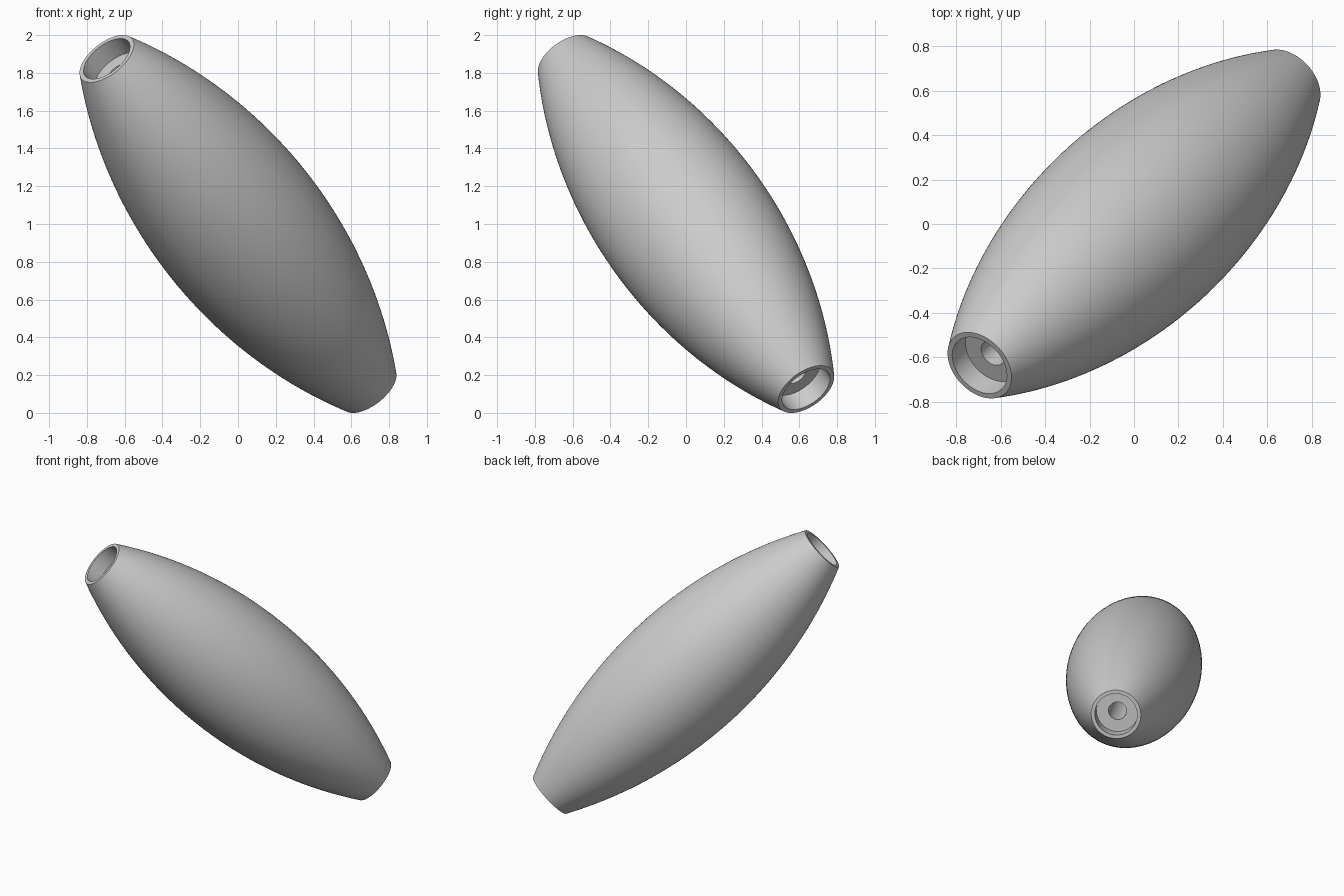
import bpy
import bmesh
import math
from mathutils import Vector, Matrix

cube = bpy.data.objects.get("Cube")
if cube:
    bpy.data.objects.remove(cube, do_unlink=True)

# Main dimensions
END = Vector((-0.695, -0.636, 0.875))   # upper end, relative to the middle
HALF = END.length
R_MID, R_END = 0.455, 0.171
R_CUP, CUP_DEPTH, R_BORE = 0.146, 0.11, 0.062
ARC_STEPS, SIDES = 48, 128

# Plain grey material
grey = bpy.data.materials.new("plain_grey")
grey.use_nodes = True
colour = (0.6, 0.6, 0.6, 1.0)
grey.diffuse_color = colour
grey.node_tree.nodes["Principled BSDF"].inputs["Base Color"].default_value = colour

# Closed half section: bulging arc, then rim, cup, and through bore
sag = R_MID - R_END
arc_r = (HALF ** 2 + sag ** 2) / (2 * sag)
sweep = math.asin(HALF / arc_r)
profile = []
for i in range(ARC_STEPS + 1):
    a = sweep * (2 * i / ARC_STEPS - 1)
    profile.append((R_MID - arc_r * (1 - math.cos(a)), arc_r * math.sin(a)))
cup = [(R_CUP, HALF), (R_CUP, HALF - CUP_DEPTH), (R_BORE, HALF - CUP_DEPTH)]
profile += cup + [(r, -h) for r, h in reversed(cup)]

# Revolve the section around its axis
bm = bmesh.new()
verts = [bm.verts.new((r, 0, h)) for r, h in profile]
edges = [bm.edges.new((v, verts[(i + 1) % len(verts)])) for i, v in enumerate(verts)]
bmesh.ops.spin(bm, geom=verts + edges, cent=(0, 0, 0), axis=(0, 0, 1),
               angle=math.tau, steps=SIDES, use_merge=True)
bmesh.ops.remove_doubles(bm, verts=bm.verts, dist=0.0001)
bmesh.ops.recalc_face_normals(bm, faces=bm.faces)

# Tilt the axis and lift the body to the ground plane
tilt = Vector((0, 0, 1)).rotation_difference(END).to_matrix().to_4x4()
bm.transform(Matrix.Translation((0, 0, 1)) @ tilt)

mesh = bpy.data.meshes.new("hollow_spindle_body")
bm.to_mesh(mesh)
bm.free()
mesh.materials.append(grey)
body = bpy.data.objects.new("hollow_spindle_body", mesh)
bpy.context.collection.objects.link(body)

# Smooth surfaces with crisp rims
bpy.ops.object.select_all(action="DESELECT")
body.select_set(True)
bpy.context.view_layer.objects.active = body
bpy.ops.object.shade_smooth_by_angle(angle=math.radians(30))
